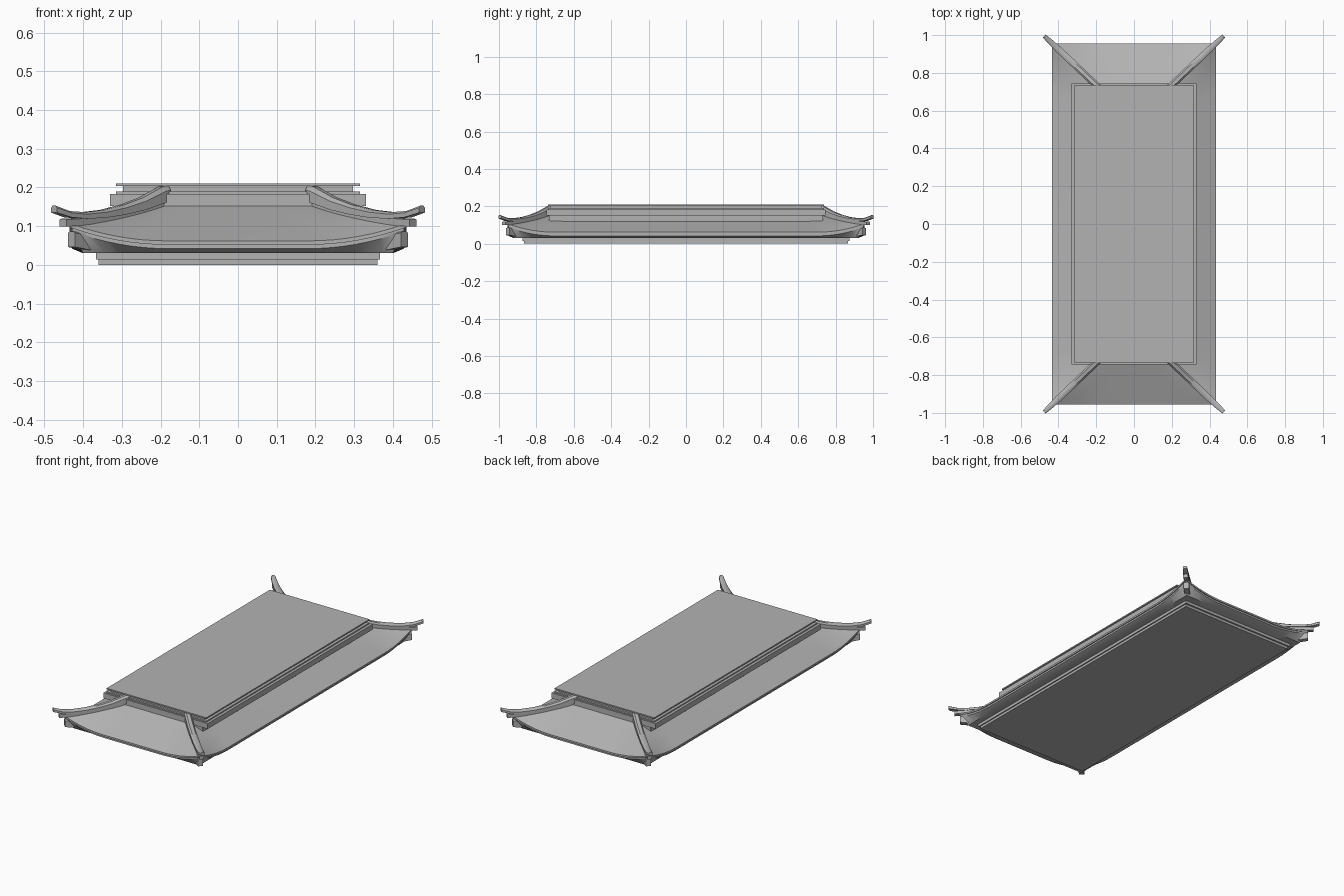
import bpy
import bmesh
from mathutils import Vector

if "Cube" in bpy.data.objects:
    bpy.data.objects.remove(bpy.data.objects["Cube"])

grey = bpy.data.materials.new("stone grey")
grey.use_nodes = True
grey.diffuse_color = (0.45, 0.45, 0.45, 1)
grey.node_tree.nodes["Principled BSDF"].inputs["Base Color"].default_value = grey.diffuse_color


def loft(name, rings, smooth=True, caps=False):
    """Skin a list of equally long closed rings."""
    bm = bmesh.new()
    rows = [[bm.verts.new(p) for p in ring] for ring in rings]
    n = len(rows[0])
    for a, b in zip(rows, rows[1:]):
        for i in range(n):
            j = (i + 1) % n
            bm.faces.new((a[i], a[j], b[j], b[i]))
    if caps:
        bm.faces.new(rows[0])
        bm.faces.new(rows[-1])
    bmesh.ops.recalc_face_normals(bm, faces=bm.faces)
    mesh = bpy.data.meshes.new(name)
    bm.to_mesh(mesh)
    bm.free()
    obj = bpy.data.objects.new(name, mesh)
    bpy.context.collection.objects.link(obj)
    mesh.materials.append(grey)
    if smooth:
        bpy.ops.object.select_all(action='DESELECT')
        obj.select_set(True)
        bpy.context.view_layer.objects.active = obj
        bpy.ops.object.shade_smooth_by_angle(angle=0.6)


def slab(name, hx, hy, z0, z1):
    corners = [(-hx, -hy), (hx, -hy), (hx, hy), (-hx, hy)]
    loft(name, [[(x, y, z) for x, y in corners] for z in (z0, z1)],
         smooth=False, caps=True)


# Curved skirt roof: rectangular rings whose corners sweep upward
EX, EY = 0.435, 0.955
IX, IY = 0.20, 0.735
SWEEP, STEPS = 0.25, 8


def side_samples(half):
    """Pairs of (position along side, corner lift) from -1 up to just below 1."""
    bend = [(1 - SWEEP / half * (1 - k / STEPS), (k / STEPS) ** 2)
            for k in range(STEPS + 1)]
    return [(-s, c) for s, c in reversed(bend)] + bend[:-1]


def ring(hx, hy, z, lift):
    short, long = side_samples(EX), side_samples(EY)
    pts = [(s * hx, -hy, z + c * lift) for s, c in short]
    pts += [(hx, s * hy, z + c * lift) for s, c in long]
    pts += [(-s * hx, hy, z + c * lift) for s, c in short]
    pts += [(-hx, -s * hy, z + c * lift) for s, c in long]
    return pts


def mix(a, b, t):
    return a + (b - a) * t


def roof_height(t):
    return 0.062 + 0.093 * t


def corner_lift(t):
    return 0.045 * (1 - t) ** 1.5


def roof_ring(t):
    return ring(mix(EX, IX, t), mix(EY, IY, t), roof_height(t), corner_lift(t))


rings = [roof_ring(1 - k / 8) for k in range(9)]
rings += [ring(EX, EY, 0.052, 0.045),
          ring(EX - 0.006, EY - 0.006, 0.052, 0.045),
          ring(EX - 0.006, EY - 0.006, 0.042, 0.045),
          ring(0.40, 0.92, 0.03, 0),
          ring(0.30, 0.80, 0.03, 0)]
loft("skirt_roof", rings)

# Stepped base below and stepped platform above
slab("base_plinth", 0.36, 0.865, 0.0, 0.014)
slab("base_step", 0.367, 0.875, 0.014, 0.032)
slab("platform_neck", 0.29, 0.733, 0.09, 0.153)
slab("platform_block", 0.33, 0.745, 0.152, 0.183)
slab("platform_lower_lip", 0.315, 0.737, 0.183, 0.19)
slab("platform_recess", 0.297, 0.725, 0.19, 0.203)
slab("platform_top", 0.315, 0.737, 0.203, 0.21)


# Hip ridges and corner beams, swept along the diagonal of each corner
def diagonal_bar(name, stations, sx, sy, bevel):
    """Stations are (x, bottom, top, half width) along the hip line."""
    along = Vector((1, 0.946)).normalized()
    side = Vector((-along.y, along.x))
    rows = []
    for x, low, high, w in stations:
        mid = Vector((x, IY + (x - IX) * 0.946))
        b = bevel * (high - low)
        section = [(-w, low), (w, low), (w, high - b), (w * 0.5, high),
                   (-w * 0.5, high), (-w, high - b)]
        row = []
        for u, z in section:
            p = mid + side * u
            row.append((sx * p.x, sy * p.y, z))
        rows.append(row)
    loft(name, rows, caps=True)


def hip_height(x):
    t = min(1, max(0, (EX - x) / (EX - IX)))
    return roof_height(t) + corner_lift(t)


ridge = [(0.185, 0.165, 0.206, 0.016), (0.20, 0.16, 0.202, 0.018),
         (0.25, 0.142, 0.174, 0.018), (0.30, 0.13, 0.155, 0.018),
         (0.35, 0.122, 0.142, 0.018), (0.40, 0.119, 0.136, 0.017),
         (0.44, 0.123, 0.139, 0.015), (0.475, 0.135, 0.153, 0.011)]
under = [(x, hip_height(x) - 0.008, hip_height(x) + 0.012, 0.013)
         for x in (0.19, 0.25, 0.31, 0.37, 0.42, 0.452)]
beam = [(0.34, 0.03, 0.06, 0.014), (0.40, 0.04, 0.082, 0.014),
        (0.43, 0.046, 0.086, 0.014)]

for sy, depth in ((-1, "front"), (1, "back")):
    for sx, hand in ((1, "left"), (-1, "right")):
        corner = f"{depth}_{hand}"
        diagonal_bar(f"{corner}_hip_ridge", ridge, sx, sy, 0.3)
        diagonal_bar(f"{corner}_ridge_underlay", under, sx, sy, 0.1)
        diagonal_bar(f"{corner}_corner_beam", beam, sx, sy, 0.1)
